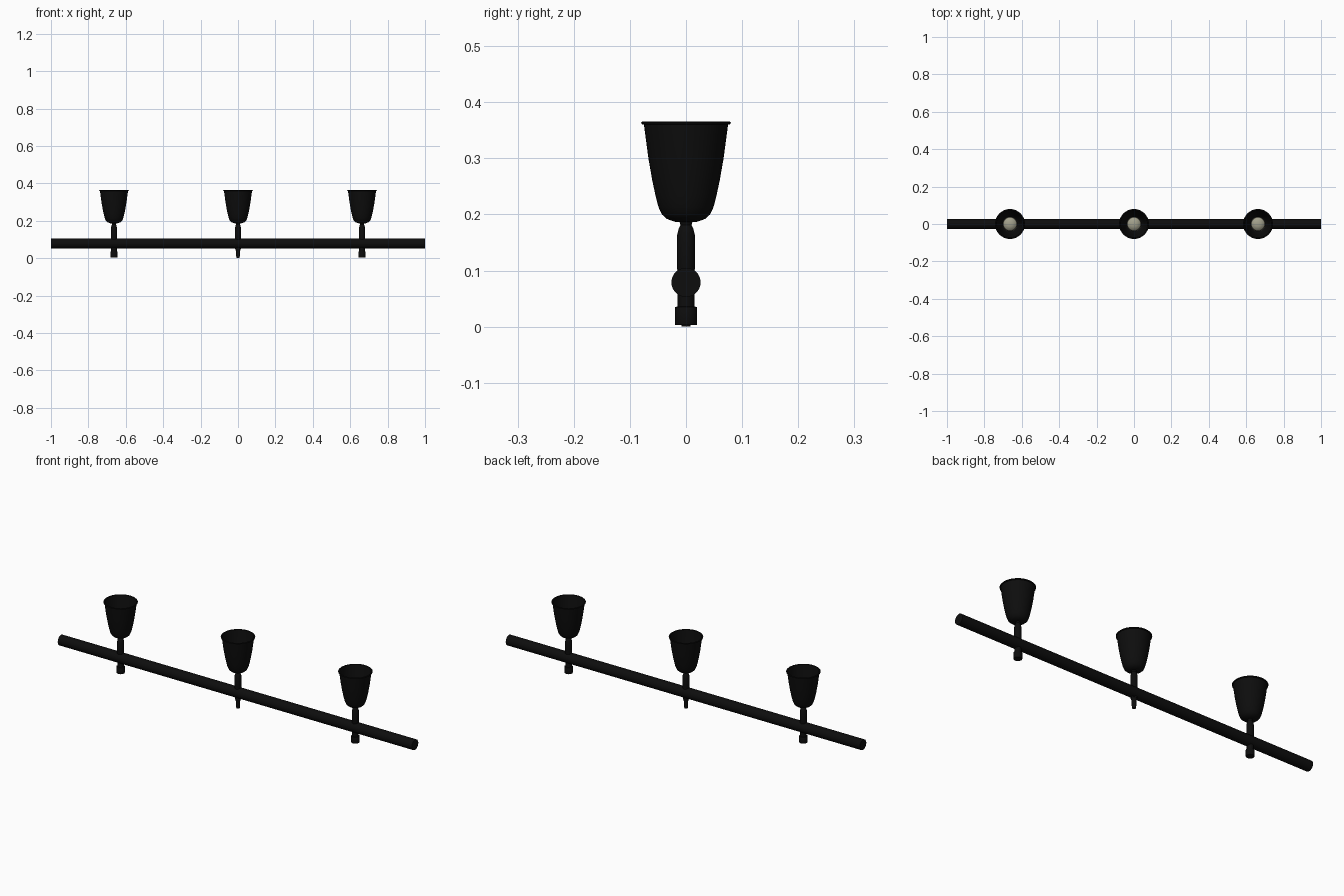
import bpy, bmesh, math
from mathutils import Matrix

if "Cube" in bpy.data.objects:
    bpy.data.objects.remove(bpy.data.objects["Cube"])


def material(name, rgb):
    m = bpy.data.materials.new(name)
    m.diffuse_color = (*rgb, 1)
    m.use_nodes = True
    m.node_tree.nodes["Principled BSDF"].inputs["Base Color"].default_value = m.diffuse_color
    return m


BLACK = material("matte_black", (0.004, 0.004, 0.004))
GLASS = material("warm_grey_glass", (0.36, 0.35, 0.26))


def lathe(name, profile, x, mat, sides=40, along_x=False):
    """Revolve (radius, height) points about a vertical or x axis."""
    bm = bmesh.new()
    rings = []
    for r, h in profile:
        if r == 0:
            rings.append([bm.verts.new((0, 0, h))] * sides)
        else:
            rings.append([bm.verts.new((r * math.cos(2 * math.pi * i / sides),
                                        r * math.sin(2 * math.pi * i / sides), h))
                          for i in range(sides)])
    for a, b in zip(rings, rings[1:]):
        for i in range(sides):
            j = (i + 1) % sides
            quad = list(dict.fromkeys((a[i], a[j], b[j], b[i])))
            bm.faces.new(quad)
    if along_x:
        bmesh.ops.rotate(bm, verts=bm.verts, matrix=Matrix.Rotation(math.pi / 2, 3, 'Y'))
    bmesh.ops.recalc_face_normals(bm, faces=bm.faces)
    me = bpy.data.meshes.new(name)
    bm.to_mesh(me)
    bm.free()
    me.materials.append(mat)
    ob = bpy.data.objects.new(name, me)
    bpy.context.collection.objects.link(ob)
    ob.location.x = x
    bpy.ops.object.select_all(action='DESELECT')
    ob.select_set(True)
    bpy.context.view_layer.objects.active = ob
    bpy.ops.object.shade_smooth_by_angle(angle=math.radians(35))
    return ob


# Long round rail
rail = lathe("rail", [(0, -1), (0.026, -1), (0.026, 1), (0, 1)], 0, BLACK, along_x=True)
rail.location.z = 0.079

# Hollow bell shade: outer wall up, flared lip, inner wall down
SHADE = [(0, 0.187), (0.02, 0.187), (0.034, 0.192), (0.043, 0.2), (0.049, 0.213),
         (0.054, 0.232), (0.06, 0.26), (0.067, 0.3), (0.075, 0.36),
         (0.079, 0.361), (0.08, 0.364), (0.078, 0.366), (0.073, 0.365),
         (0.064, 0.3), (0.057, 0.26), (0.051, 0.232), (0.045, 0.213),
         (0.039, 0.203), (0.03, 0.196), (0, 0.194)]
# Bulb glowing at the bottom of the shade
BULB = [(0, 0.196), (0.032, 0.199), (0.038, 0.212), (0.036, 0.224),
        (0.027, 0.233), (0.014, 0.238), (0, 0.239)]
# Stem with shoulder and narrow neck
STEM = [(0, 0.05), (0.015, 0.05), (0.015, 0.1), (0.016, 0.103), (0.016, 0.163),
        (0.013, 0.175), (0.010, 0.181), (0.012, 0.189), (0, 0.189)]
# Mounting feet under the outer lamps, slim pin under the middle one
FOOT = [(0, 0.003), (0.019, 0.003), (0.02, 0.005), (0.02, 0.033),
        (0.019, 0.035), (0.015, 0.036), (0.015, 0.06), (0, 0.06)]
PIN = [(0, 0), (0.008, 0), (0.010, 0.012), (0.010, 0.035), (0.013, 0.045),
       (0.013, 0.06), (0, 0.06)]

for label, x in (("left", -0.663), ("middle", 0), ("right", 0.663)):
    lathe(label + "_shade", SHADE, x, BLACK)
    lathe(label + "_bulb", BULB, x, GLASS)
    lathe(label + "_stem", STEM, x, BLACK, 24)
    if x:
        lathe(label + "_foot", FOOT, x, BLACK, 24)
    else:
        lathe(label + "_pin", PIN, x, BLACK, 24)
